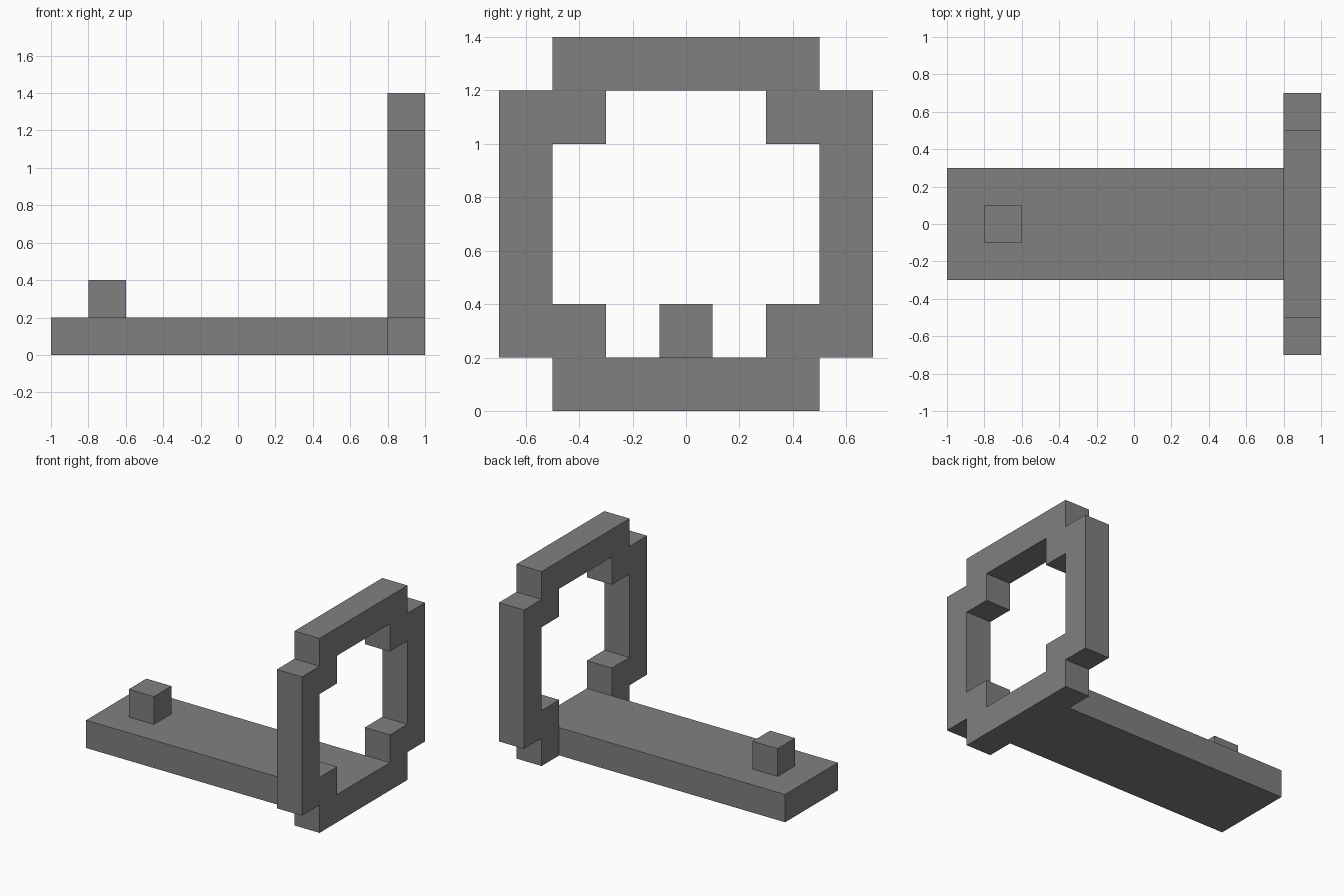
import bpy
import bmesh
from mathutils import Matrix, Vector

default_cube = bpy.data.objects.get("Cube")
if default_cube:
    bpy.data.objects.remove(default_cube, do_unlink=True)

UNIT = 0.2  # every part is a multiple of this block size

grey = bpy.data.materials.new("plain grey")
grey.use_nodes = True
colour = (0.216, 0.216, 0.216, 1)
grey.diffuse_color = colour
grey.node_tree.nodes["Principled BSDF"].inputs["Base Color"].default_value = colour


def finish(name, bm):
    mesh = bpy.data.meshes.new(name)
    bm.to_mesh(mesh)
    bm.free()
    mesh.materials.append(grey)
    obj = bpy.data.objects.new(name, mesh)
    bpy.context.collection.objects.link(obj)
    return obj


def box(name, centre, size):
    bm = bmesh.new()
    matrix = Matrix.Translation(centre) @ Matrix.Diagonal(Vector(size)).to_4x4()
    bmesh.ops.create_cube(bm, size=1, matrix=matrix)
    return finish(name, bm)


# Flat base plank and the small peg near its far end
box("base_plank", (-0.1, 0, 0.1), (1.8, 0.6, UNIT))
box("peg", (-0.7, 0, 0.3), (UNIT, UNIT, UNIT))

# Upright stepped ring: a sheet of square cells, thickened to one block
pattern = [
    " ##### ",
    "##   ##",
    "#     #",
    "#     #",
    "#     #",
    "##   ##",
    " ##### ",
]
bm = bmesh.new()
for row, line in enumerate(pattern):
    for col, cell in enumerate(line):
        if cell == "#":
            y, z = (col - len(line) / 2) * UNIT, row * UNIT
            corners = [(y, z), (y + UNIT, z), (y + UNIT, z + UNIT), (y, z + UNIT)]
            bm.faces.new([bm.verts.new((0.9, a, b)) for a, b in corners])
bmesh.ops.remove_doubles(bm, verts=bm.verts, dist=0.001)
ring = finish("upright_ring", bm)
thickness = ring.modifiers.new("thickness", "SOLIDIFY")
thickness.thickness = UNIT
thickness.offset = 0
